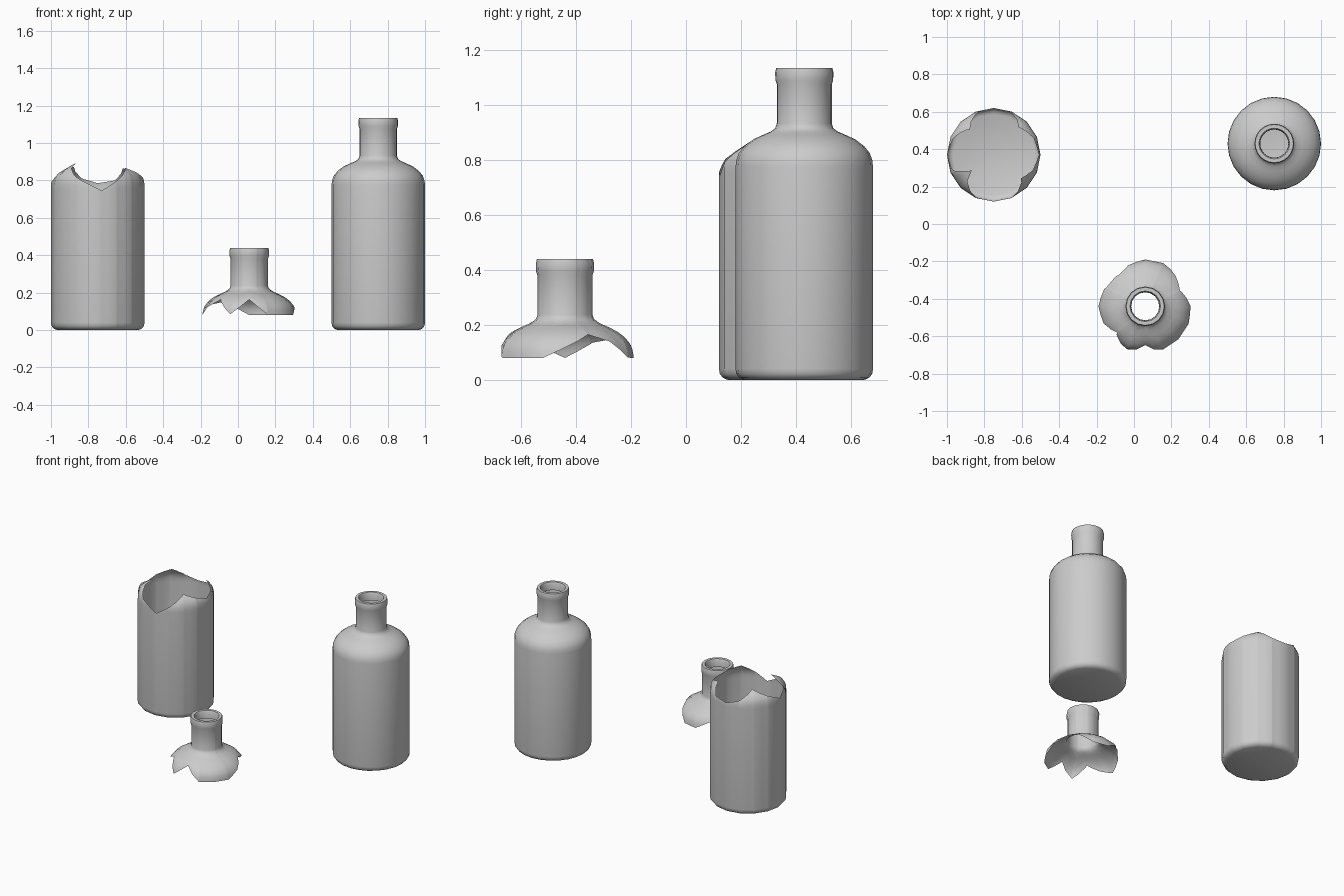
import bpy
import bmesh
from math import cos, sin, pi, radians

if "Cube" in bpy.data.objects:
    bpy.data.objects.remove(bpy.data.objects["Cube"])

# Shared bottle profile, as (radius, z)
BASE = [(0.218, 0.0), (0.236, 0.008), (0.247, 0.022), (0.25, 0.04)]
SHOULDER = [(0.25, 0.04), (0.25, 0.775), (0.247, 0.80), (0.238, 0.825), (0.218, 0.85),
            (0.185, 0.875), (0.15, 0.891), (0.122, 0.903), (0.106, 0.915), (0.1, 0.932)]
NECK = [(0.1, 1.075), (0.105, 1.09), (0.106, 1.118), (0.102, 1.135),
        (0.082, 1.135), (0.076, 1.123), (0.075, 1.08)]

# Broken edges, as (angle in degrees, height on the whole bottle)
BODY_BREAK = [(0, 0.815), (25, 0.835), (47, 0.865), (68, 0.80), (90, 0.785), (110, 0.81),
              (133, 0.873), (155, 0.835), (180, 0.79), (198, 0.82), (215, 0.893),
              (240, 0.82), (275, 0.745), (295, 0.80), (319, 0.868), (340, 0.84)]
CAP_BREAK = [(24, 0.86), (45, 0.835), (67, 0.776), (90, 0.775), (112, 0.825), (129, 0.845),
             (155, 0.83), (180, 0.775), (223, 0.858), (246, 0.78), (270, 0.858),
             (294, 0.775), (341, 0.775)]


def lerp_table(table, x):
    for (x0, y0), (x1, y1) in zip(table, table[1:]):
        if x0 <= x <= x1:
            return y0 + (y1 - y0) * (x - x0) / (x1 - x0)
    return table[-1][1] if x > table[-1][0] else table[0][1]


def radius_at(z):
    return lerp_table([(h, r) for r, h in SHOULDER], z)


def break_height(table, angle):
    first, last = table[0], table[-1]
    wrapped = [(last[0] - 360, last[1])] + table + [(first[0] + 360, first[1])]
    return lerp_table(wrapped, angle)


def facet(angle, sides=16):
    # keeps extra columns on the flat sides of the bottle
    step = 360 / sides
    return cos(pi / sides) / cos(radians(angle % step - step / 2))


def revolve(name, angles, profile_of, location, sides, close_base):
    bm = bmesh.new()
    columns = []
    for a in angles:
        k = facet(a, sides)
        columns.append([bm.verts.new((r * k * cos(radians(a)), r * k * sin(radians(a)), z))
                        for r, z in profile_of(a)])
    for c, d in zip(columns, columns[1:] + columns[:1]):
        for i in range(len(c) - 1):
            bm.faces.new((c[i], d[i], d[i + 1], c[i + 1]))
    if close_base:
        bm.faces.new([c[0] for c in reversed(columns)])
    mesh = bpy.data.meshes.new(name)
    bm.to_mesh(mesh)
    bm.free()
    obj = bpy.data.objects.new(name, mesh)
    bpy.context.collection.objects.link(obj)
    obj.location = location
    bpy.ops.object.select_all(action='DESELECT')
    obj.select_set(True)
    bpy.context.view_layer.objects.active = obj
    bpy.ops.object.shade_smooth_by_angle(angle=radians(40))
    return obj


def broken_angles(table):
    return sorted({i * 11.25 for i in range(32)} | {float(a) for a, _ in table})


STEPS = 10


def body_profile(a):
    top = break_height(BODY_BREAK, a)
    rise = [0.70 + (top - 0.70) * i / STEPS for i in range(STEPS + 1)]
    return BASE + [(radius_at(z), z) for z in rise]


def cap_profile(a):
    low, high = break_height(CAP_BREAK, a), 0.932
    rise = [low + (high - low) * i / STEPS for i in range(STEPS + 1)]
    return [(radius_at(z), z) for z in rise] + NECK


# Whole bottle
revolve("whole_bottle", [i * 15.0 for i in range(24)],
        lambda a: BASE + SHOULDER[1:] + NECK, (0.75, 0.43, 0), 24, True)

# Broken bottle body with jagged open top
revolve("broken_bottle_body", broken_angles(BODY_BREAK), body_profile,
        (-0.75, 0.37, 0), 16, True)

# Broken-off neck and shoulder
revolve("broken_bottle_neck", broken_angles(CAP_BREAK), cap_profile,
        (0.06, -0.44, -0.695), 16, False)
